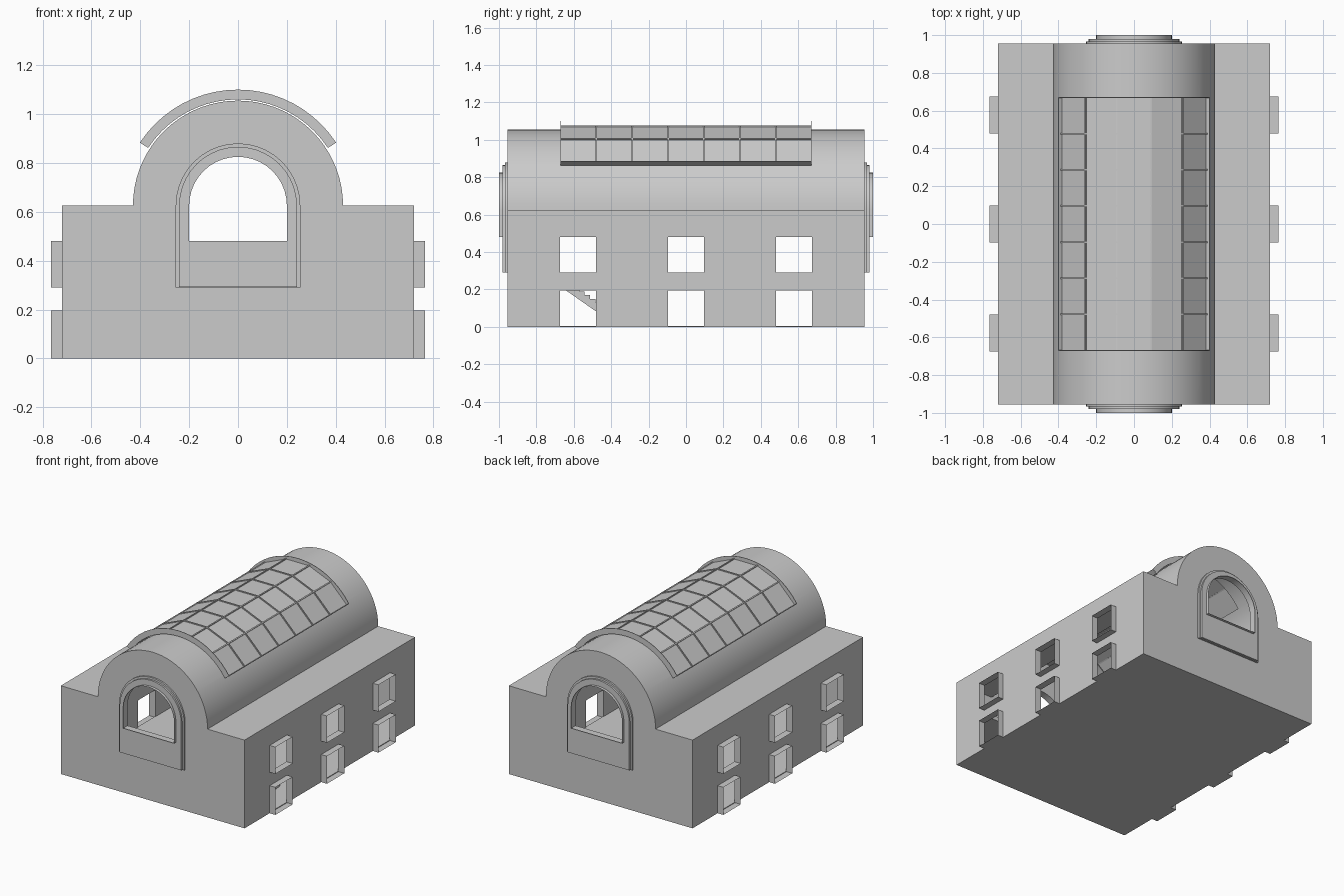
import bpy, bmesh
from math import sin, cos, radians

if "Cube" in bpy.data.objects:
    bpy.data.objects.remove(bpy.data.objects["Cube"])

Z0 = 0.625      # eaves height and vault centre
T = 0.005       # sheet thickness of the walls
SKY_Z = 0.62    # centre of the skylight arcs


def prism(name, pts, a, b, axis='y', caps=True):
    """Extrude a closed profile between a and b along y (x,z points) or x (y,z points)."""
    bm = bmesh.new()
    def ring(d):
        return [bm.verts.new((u, d, v) if axis == 'y' else (d, u, v)) for u, v in pts]
    r0, r1 = ring(a), ring(b)
    n = len(pts)
    for i in range(n):
        j = (i + 1) % n
        bm.faces.new((r0[i], r0[j], r1[j], r1[i]))
    if caps:
        bm.faces.new(r0)
        bm.faces.new(r1)
    bmesh.ops.recalc_face_normals(bm, faces=bm.faces)
    me = bpy.data.meshes.new(name)
    bm.to_mesh(me)
    bm.free()
    ob = bpy.data.objects.new(name, me)
    bpy.context.collection.objects.link(ob)
    return ob


def arc(r, a0, a1, n, cz=Z0):
    return [(r * cos(radians(a0 + (a1 - a0) * i / n)),
             cz + r * sin(radians(a0 + (a1 - a0) * i / n))) for i in range(n + 1)]


def band(r0, r1, a0, a1, n, cz=SKY_Z):
    return arc(r1, a0, a1, n, cz) + arc(r0, a1, a0, n, cz)


def rect(u0, u1, v0, v1):
    return [(u0, v0), (u1, v0), (u1, v1), (u0, v1)]


def arch(r, base):
    return [(-r, base), (r, base)] + arc(r, 0, 180, 20)


def hall(inset):
    w, r = 0.72 - inset, 0.43 - inset
    z = Z0 - inset
    a = -math_drop(inset, r)
    return [(-w, inset), (w, inset), (w, z)] + arc(r, a, 180 - a, 36) + [(-w, z)]


def math_drop(inset, r):
    # small angle by which the inner vault dips to the ceiling line
    return inset / r * 57.3


def cut(ob, cutter, keep=False):
    cutter.hide_render = True
    m = ob.modifiers.new('cut', 'BOOLEAN')
    m.operation, m.solver, m.object = 'DIFFERENCE', 'EXACT', cutter
    bpy.context.view_layer.objects.active = ob
    bpy.ops.object.modifier_apply(modifier='cut')
    if not keep:
        bpy.data.objects.remove(cutter)


# Hall with barrel vault, hollowed to a thin shell
shell = prism('hall_shell', hall(0), -0.955, 0.955)
cut(shell, prism('hollow', hall(T), -0.955 + T, 0.955 - T))

# Roof opening under the skylight
cut(shell, prism('roof_cut', band(0.3, 0.6, 36, 144, 20), -0.65, 0.65))

# Arched opening through both gables
arch_cut = prism('arch_cut', arch(0.2, 0.48), -1.2, 1.2)
cut(shell, arch_cut, keep=True)

# Two rows of windows with projecting thin surrounds
for yc in (-0.577, 0, 0.577):
    for row, (z0, z1) in {'lower': (0, 0.195), 'upper': (0.29, 0.48)}.items():
        y0, y1 = yc - 0.097, yc + 0.097
        cut(shell, prism('window_cut', rect(y0, y1, max(z0, T), z1), -1, 1, 'x'))
        for s in (-1, 1):
            prism(row + '_window_surround', rect(y0, y1, z0, z1),
                  s * 0.717, s * 0.765, 'x', caps=False)

# Stepped gable panels and the arch lining at each end
for s in (-1, 1):
    for r, base, depth in ((0.255, 0.29, 0.967), (0.241, 0.292, 0.98)):
        p = prism('gable_panel', arch(r, base), s * 0.953, s * depth)
        cut(p, arch_cut, keep=True)
    prism('arch_lining', arch(0.2, 0.48), s * 0.953, s * 1.0, caps=False)
bpy.data.objects.remove(arch_cut)

# Skylight: five glass facets, ribs, purlins and an edge frame
A0, A1, L = 33.5, 146.5, 0.67
prism('skylight_glass', band(0.456, 0.46, A0, A1, 5), -L, L)
for i in range(8):
    y = -L + 2 * L * i / 7
    if i in (0, 7):
        prism('skylight_end_frame', band(0.44, 0.48, A0, A1, 20), y - 0.002, y + 0.002)
    else:
        prism('skylight_rib', band(0.456, 0.467, A0, A1, 5), y - 0.004, y + 0.004)
for i in range(6):
    a = A0 + (A1 - A0) * i / 5
    if i in (0, 5):
        prism('skylight_side_frame', band(0.442, 0.48, a - 0.25, a + 0.25, 1), -L, L)
    else:
        prism('skylight_purlin', band(0.454, 0.466, a - 0.5, a + 0.5, 1), -L, L)

# Stair inside the front corner, rising to a landing
steps = 14
dy, dz = 0.40 / steps, 0.28 / steps
profile = [(-0.37, 0.005), (-0.77, 0.285)]
for i in range(steps):
    y, z = -0.77 + i * dy, 0.29 - i * dz
    profile += [(y + 0.085, z + 0.0), (y + 0.085, z - dz)]
prism('stair', profile, 0.4, 0.55, 'x')
prism('stair_landing', rect(-0.95, -0.685, 0.26, 0.29), 0.4, 0.715, 'x')

# Smooth the curved surfaces, keep edges crisp
bpy.ops.object.select_all(action='DESELECT')
for ob in bpy.data.objects:
    if ob.name.startswith(('hall', 'gable', 'arch')):
        ob.select_set(True)
        bpy.context.view_layer.objects.active = ob
bpy.ops.object.shade_smooth_by_angle(angle=radians(20))
